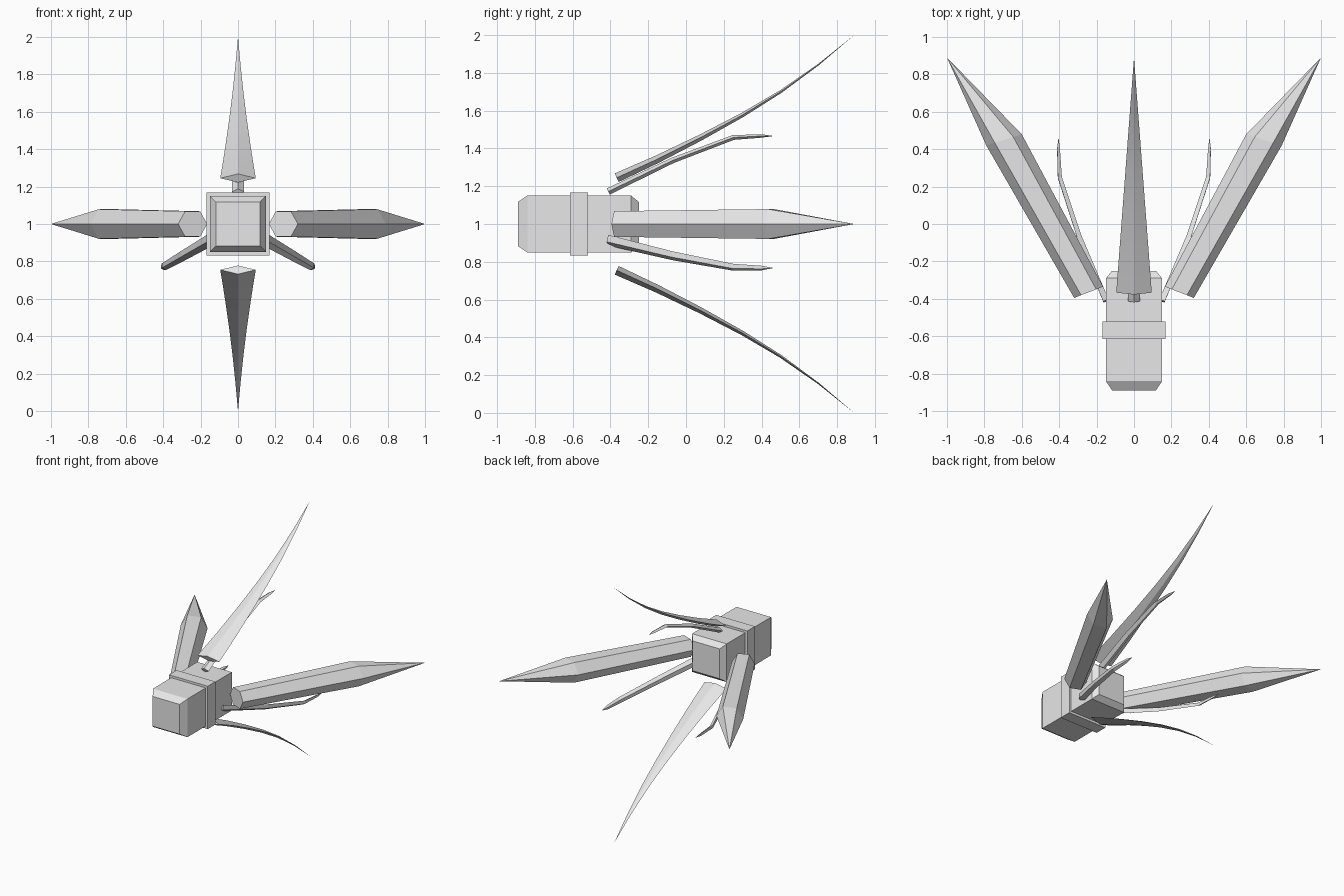
import bpy, bmesh, math
from mathutils import Vector, Matrix

if "Cube" in bpy.data.objects:
    bpy.data.objects.remove(bpy.data.objects["Cube"])

grey = bpy.data.materials.new("light grey")
grey.diffuse_color = (0.8, 0.8, 0.8, 1)
grey.use_nodes = True
grey.node_tree.nodes["Principled BSDF"].inputs["Base Color"].default_value = grey.diffuse_color


def loft(name, rings, tip=None, matrix=None):
    """Skin equal-sized rings of points, cap the start, end in a tip or a cap."""
    bm = bmesh.new()
    loops = [[bm.verts.new(p) for p in ring] for ring in rings]
    n = len(loops[0])
    for a, b in zip(loops, loops[1:]):
        for i in range(n):
            j = (i + 1) % n
            bm.faces.new((a[i], a[j], b[j], b[i]))
    bm.faces.new(loops[0])
    if tip:
        t = bm.verts.new(tip)
        for i in range(n):
            bm.faces.new((loops[-1][i], loops[-1][(i + 1) % n], t))
    else:
        bm.faces.new(loops[-1])
    if matrix:
        bm.transform(matrix)
    bmesh.ops.recalc_face_normals(bm, faces=bm.faces)
    me = bpy.data.meshes.new(name)
    bm.to_mesh(me)
    bm.free()
    me.materials.append(grey)
    ob = bpy.data.objects.new(name, me)
    bpy.context.collection.objects.link(ob)
    return ob


def square(y, h):
    return [(x * h, y, 1 + z * h) for x, z in ((-1, -1), (1, -1), (1, 1), (-1, 1))]


def diamond_rings(path):
    """Diamond sections along a path of (y, radius, half width, half thickness)."""
    rings = []
    for i, (y, r, w, t) in enumerate(path):
        a, b = path[max(i - 1, 0)], path[min(i + 1, len(path) - 1)]
        d = Vector((b[0] - a[0], b[1] - a[1])).normalized()
        ny, nr = -d.y * t, d.x * t
        rings.append([(-w, y, r), (0, y + ny, r + nr), (w, y, r), (0, y - ny, r - nr)])
    return rings


def around(angle):
    """Turn a part about the body's long axis and lift it to body height."""
    return Matrix.Translation((0, 0, 1)) @ Matrix.Rotation(math.radians(angle), 4, 'Y')


# Square body with chamfered ends, and its collar
loft("body", [square(-0.89, 0.117), square(-0.84, 0.15),
              square(-0.29, 0.15), square(-0.25, 0.117)])
loft("collar", [square(-0.615, 0.168), square(-0.52, 0.168)])

# Hexagonal side blades: inner edge, outer edge and half height of each section
for name, s in (("right_blade", 1), ("left_blade", -1)):
    rings = []
    for inner, outer, h in (((0.165, -0.335), (0.32, -0.395), 0.068),
                            ((0.60, 0.48), (0.79, 0.42), 0.079)):
        p, q = Vector(inner), Vector(outer)
        ring = []
        for f, k in ((0, 0), (0.24, 1), (0.76, 1), (1, 0), (0.76, -1), (0.24, -1)):
            c = p.lerp(q, f)
            ring.append((s * c.x, c.y, 1 + k * h))
        rings.append(ring)
    loft(name, rings, (s * 1.0, 0.89, 1))

# Curved thin fins above and below
curve = [(-0.367, 0.245), (-0.15, 0.344), (0.08, 0.459), (0.30, 0.578),
         (0.50, 0.70), (0.70, 0.843)]
fin = []
for y, r in curve:
    f = (0.89 - y) / 1.257
    fin.append((y, r, 0.095 * f, 0.025 * f))
for name, angle in (("top_fin", 0), ("bottom_fin", 180)):
    ob = loft(name, diamond_rings(fin), (0, 0.89, 1.0), around(angle))
    bpy.context.view_layer.objects.active = ob
    ob.select_set(True)
    bpy.ops.object.shade_smooth_by_angle(angle=math.radians(15))
    ob.select_set(False)

# Three bent thin arms spaced evenly around the body
arm = [(-0.412, 0.172, 0.033, 0.018), (-0.07, 0.337, 0.027, 0.015),
       (0.25, 0.458, 0.021, 0.013), (0.40, 0.466, 0.014, 0.009)]
for name, angle in (("top_arm", 0), ("right_arm", 120), ("left_arm", 240)):
    loft(name, diamond_rings(arm), (0, 0.465, 0.466), around(angle))
